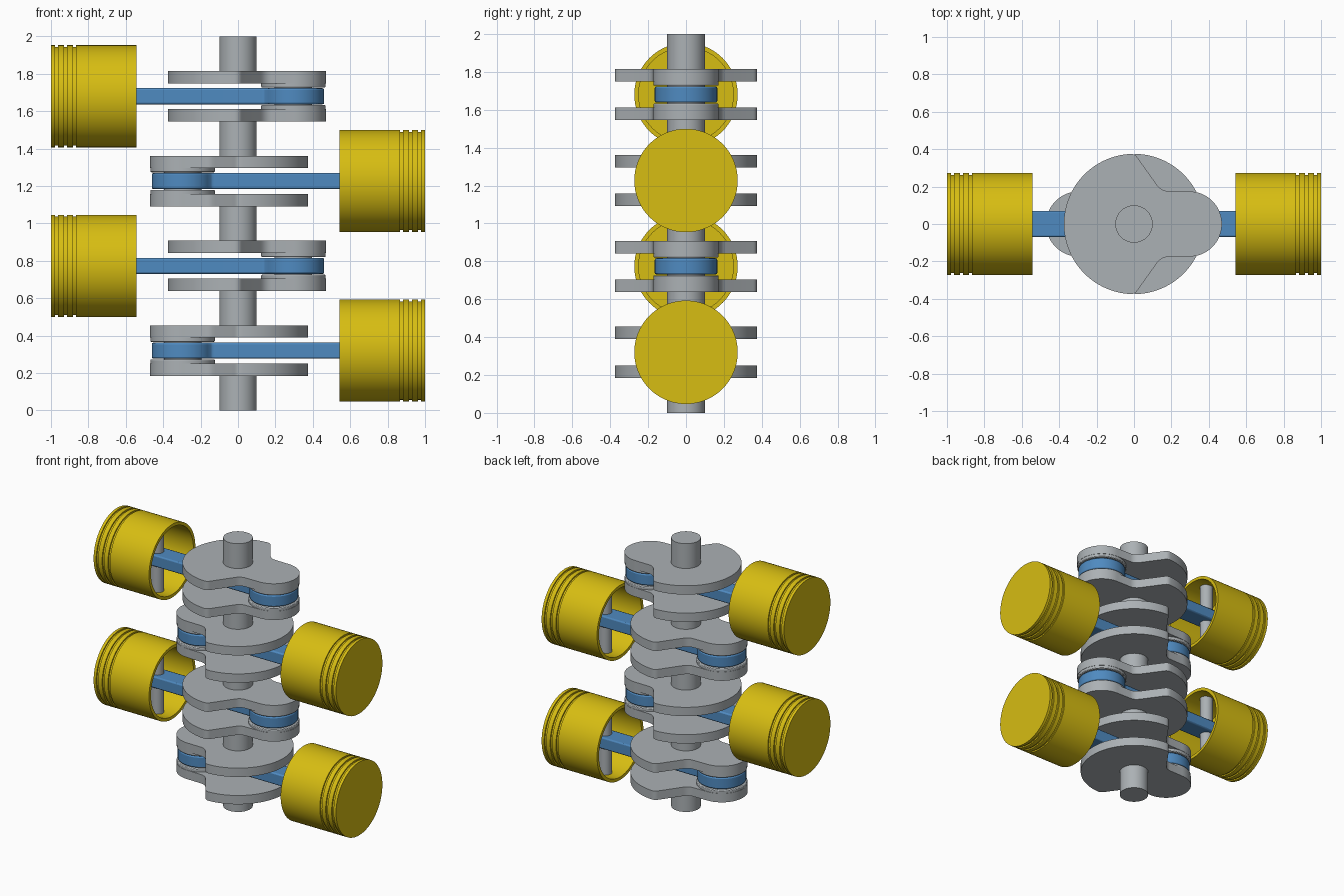
import bpy, bmesh, math
from mathutils import Vector

if "Cube" in bpy.data.objects:
    bpy.data.objects.remove(bpy.data.objects["Cube"])


def material(name, rgb):
    m = bpy.data.materials.new(name)
    m.diffuse_color = (*rgb, 1)
    m.use_nodes = True
    m.node_tree.nodes["Principled BSDF"].inputs["Base Color"].default_value = m.diffuse_color
    return m


STEEL = material("steel grey", (0.41, 0.44, 0.46))
BLUE = material("rod blue", (0.078, 0.255, 0.53))
YELLOW = material("piston yellow", (0.68, 0.51, 0.006))


def finish(bm, name, mat, bevel=0):
    bmesh.ops.remove_doubles(bm, verts=bm.verts, dist=1e-5)
    bmesh.ops.recalc_face_normals(bm, faces=bm.faces)
    me = bpy.data.meshes.new(name)
    bm.to_mesh(me)
    bm.free()
    me.materials.append(mat)
    ob = bpy.data.objects.new(name, me)
    bpy.context.collection.objects.link(ob)
    bpy.ops.object.select_all(action='DESELECT')
    ob.select_set(True)
    bpy.context.view_layer.objects.active = ob
    bpy.ops.object.shade_smooth_by_angle(angle=math.radians(30))
    if bevel:
        mod = ob.modifiers.new("edge_bevel", 'BEVEL')
        mod.width, mod.segments = bevel, 2
        mod.limit_method, mod.angle_limit = 'ANGLE', math.radians(40)
    return ob


def arc(cx, r, a0, a1, n):
    """Arc points around (cx, 0), angles in degrees."""
    return [(cx + r * math.cos(math.radians(a0 + (a1 - a0) * i / n)),
             r * math.sin(math.radians(a0 + (a1 - a0) * i / n))) for i in range(n + 1)]


def blend(a, b, c, n=6):
    """Rounded corner from a to c, pulled towards b."""
    a, b, c = Vector(a), Vector(b), Vector(c)
    return [tuple(a.lerp(b, i / n).lerp(b.lerp(c, i / n), i / n)) for i in range(n + 1)]


def plate(name, half, z0, z1, mat, side=1, bevel=0):
    """Extrude an outline given by its +y half; mirror it in y, flip in x by side."""
    pts = half + [(x, -y) for x, y in reversed(half) if y > 1e-6]
    bm = bmesh.new()
    f = bm.faces.new([bm.verts.new((x * side, y, z0)) for x, y in pts])
    ext = bmesh.ops.extrude_face_region(bm, geom=[f])
    bmesh.ops.translate(bm, vec=(0, 0, z1 - z0),
                        verts=[v for v in ext['geom'] if isinstance(v, bmesh.types.BMVert)])
    return finish(bm, name, mat, bevel)


def cylinder(name, x, r, z0, z1, mat, bevel=0):
    return plate(name, arc(x, r, 0, 180, 32), z0, z1, mat, 1, bevel)


def piston(name, side, z):
    """Cup turned around the x axis; profile is (distance from crown, radius)."""
    R, Ri = 0.273, 0.25
    prof = [(0, 0), (0, R)]
    for d in (0.021, 0.070, 0.118):          # ring grooves
        prof += [(d, R), (d, R - 0.01), (d + 0.016, R - 0.01), (d + 0.016, R)]
    prof += [(0.457, R), (0.457, Ri), (0.16, Ri), (0.16, 0)]
    bm = bmesh.new()
    vs = [bm.verts.new((side * (1 - d), 0, z + r)) for d, r in prof]
    es = [bm.edges.new(p) for p in zip(vs, vs[1:])]
    bmesh.ops.spin(bm, geom=vs + es, cent=(0, 0, z), axis=(1, 0, 0),
                   angle=math.tau, steps=72)
    return finish(bm, name, YELLOW)


PIN_X, PIN_R = 0.296, 0.174

# half outline of a crank web: pin lobe, waist, shoulder, round counterweight
WEB = (arc(PIN_X, PIN_R, 0, 90, 20)
       + blend((0.18, 0.176), (0.145, 0.178), (0.122, 0.21))
       + blend((0.02, 0.353), (0.005, 0.378), (-0.026, 0.374))
       + arc(0, 0.375, 95, 180, 30))

# half outline of a connecting rod: round big end, fillet, straight beam
ROD = (arc(PIN_X, 0.165, 0, 148, 30)
       + blend((0.145, 0.077), (0.14, 0.07), (0.125, 0.07), 4)
       + [(-0.70, 0.07)])

# crank throws, alternating sides from bottom to top
levels = [0.32 + i * 1.36 / 3 for i in range(4)]
for i, z in enumerate(levels):
    s = -1 if i % 2 == 0 else 1
    for k, tag in ((1, "upper"), (-1, "lower")):
        za, zb = sorted((z + k * 0.069, z + k * 0.135))
        plate(f"{tag}_crank_web_{i}", WEB, za, zb, STEEL, s)
        za, zb = sorted((z + k * 0.047, z + k * 0.075))
        cylinder(f"{tag}_pin_boss_{i}", s * PIN_X, 0.172, za, zb, STEEL, 0.005)
    cylinder(f"crank_pin_{i}", s * PIN_X, 0.1, z - 0.07, z + 0.07, STEEL)
    plate(f"connecting_rod_{i}", ROD, z - 0.043, z + 0.043, BLUE, s, 0.009)
    piston(f"piston_{i}", -s, z)
    cylinder(f"wrist_pin_{i}", -s * 0.665, 0.046, z - 0.252, z + 0.252, STEEL)

# main shaft journals between the throws and at both ends
stops = [0] + [z + d for z in levels for d in (-0.135, 0.135)] + [2]
for i in range(0, len(stops), 2):
    cylinder(f"main_journal_{i // 2}", 0, 0.1, stops[i], stops[i + 1], STEEL)
